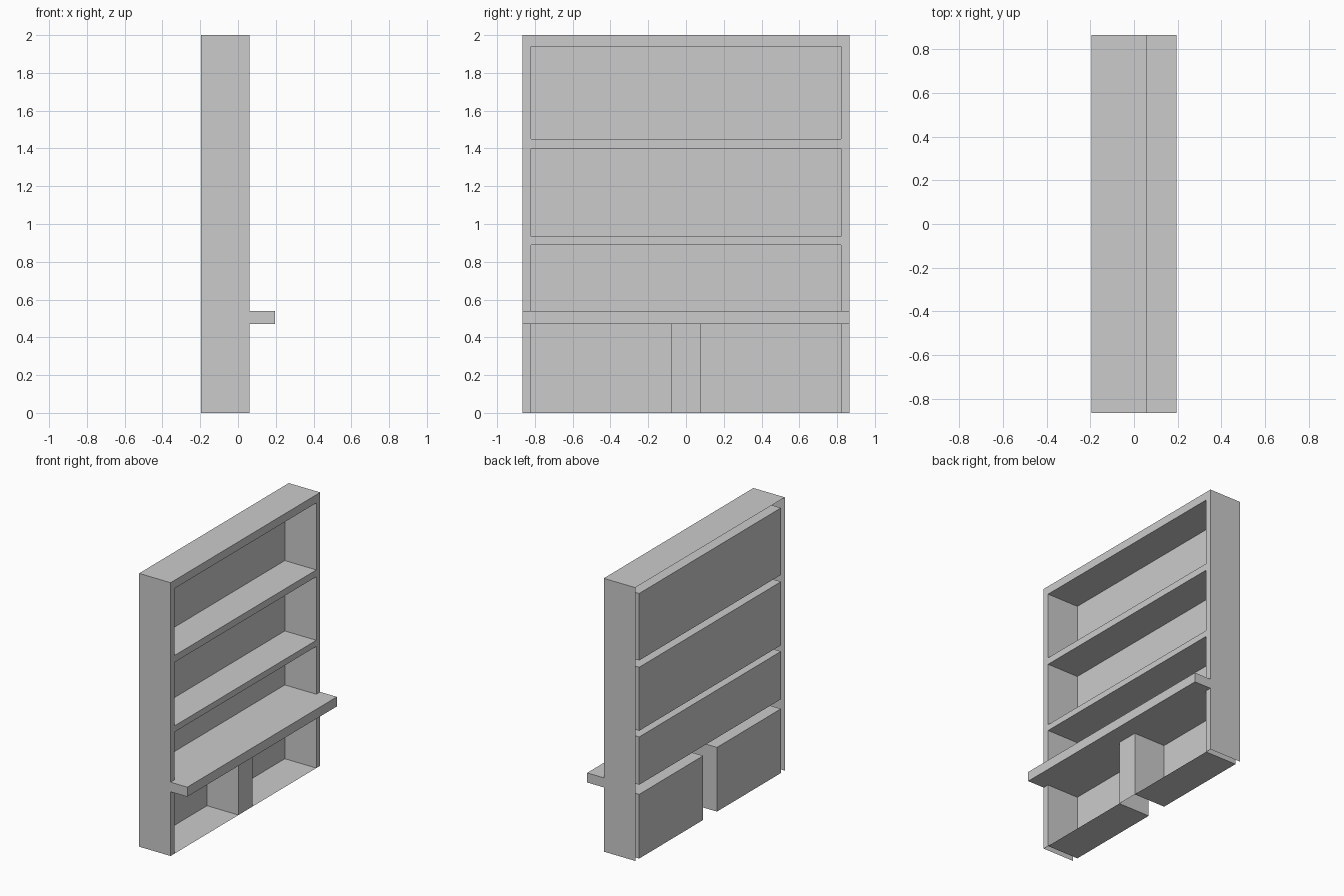
import bpy, bmesh

if "Cube" in bpy.data.objects:
    bpy.data.objects.remove(bpy.data.objects["Cube"])

BACK, FRONT, LIP = -0.195, 0.06, 0.195   # depth positions along x
HALF, INNER, STILE = 0.865, 0.82, 0.08   # half widths along y
HEIGHT, LEDGE_LOW, LEDGE_TOP = 2.0, 0.47, 0.54


def sheet_object(name, quads):
    """Make one object from thin quads, each given as four corner points."""
    bm = bmesh.new()
    for q in quads:
        bm.faces.new([bm.verts.new(p) for p in q])
    bmesh.ops.remove_doubles(bm, verts=bm.verts, dist=0.0001)
    mesh = bpy.data.meshes.new(name)
    bm.to_mesh(mesh)
    bm.free()
    obj = bpy.data.objects.new(name, mesh)
    bpy.context.collection.objects.link(obj)
    return obj


def facing_x(x, y0, y1, z0, z1):
    return [(x, y0, z0), (x, y1, z0), (x, y1, z1), (x, y0, z1)]


def facing_y(y, x0, x1, z0, z1, positive):
    q = [(x0, y, z0), (x1, y, z0), (x1, y, z1), (x0, y, z1)]
    return q[::-1] if positive else q


def facing_z(z, x0, x1, y0, y1, up):
    q = [(x0, y0, z), (x1, y0, z), (x1, y1, z), (x0, y1, z)]
    return q if up else q[::-1]


# Outer casing: two sides and the top, open at the back and underneath
sheet_object("casing", [
    facing_y(HALF, BACK, FRONT, 0, HEIGHT, True),
    facing_y(-HALF, BACK, FRONT, 0, HEIGHT, False),
    facing_z(HEIGHT, BACK, FRONT, -HALF, HALF, True),
])

# Face frame: side strips, rails and the lower centre stile
frame = [facing_x(FRONT, -INNER, INNER, a, b)
         for a, b in [(0.89, 0.935), (1.40, 1.45), (1.94, HEIGHT)]]
for a, b in [(0, LEDGE_LOW), (LEDGE_TOP, HEIGHT)]:
    frame.append(facing_x(FRONT, -HALF, -INNER, a, b))
    frame.append(facing_x(FRONT, INNER, HALF, a, b))
frame.append(facing_x(FRONT, -STILE, STILE, 0, LEDGE_LOW))
sheet_object("face_frame", frame)

# Compartments: open-fronted thin trays running to the back
compartments = [
    ("top_compartment", -INNER, INNER, 1.45, 1.94),
    ("middle_compartment", -INNER, INNER, 0.935, 1.40),
    ("counter_compartment", -INNER, INNER, LEDGE_TOP, 0.89),
    ("lower_left_compartment", -INNER, -STILE, 0, LEDGE_LOW),
    ("lower_right_compartment", STILE, INNER, 0, LEDGE_LOW),
]
for name, y0, y1, z0, z1 in compartments:
    sheet_object(name, [
        facing_x(BACK, y0, y1, z0, z1),
        facing_y(y0, BACK, FRONT, z0, z1, True),
        facing_y(y1, BACK, FRONT, z0, z1, False),
        facing_z(z0, BACK, FRONT, y0, y1, True),
        facing_z(z1, BACK, FRONT, y0, y1, False),
    ])

# Projecting ledge, hollow towards the cabinet
sheet_object("ledge", [
    facing_x(LIP, -HALF, HALF, LEDGE_LOW, LEDGE_TOP),
    facing_z(LEDGE_TOP, FRONT, LIP, -HALF, HALF, True),
    facing_z(LEDGE_LOW, FRONT, LIP, -HALF, HALF, False),
    facing_y(HALF, FRONT, LIP, LEDGE_LOW, LEDGE_TOP, True),
    facing_y(-HALF, FRONT, LIP, LEDGE_LOW, LEDGE_TOP, False),
])
